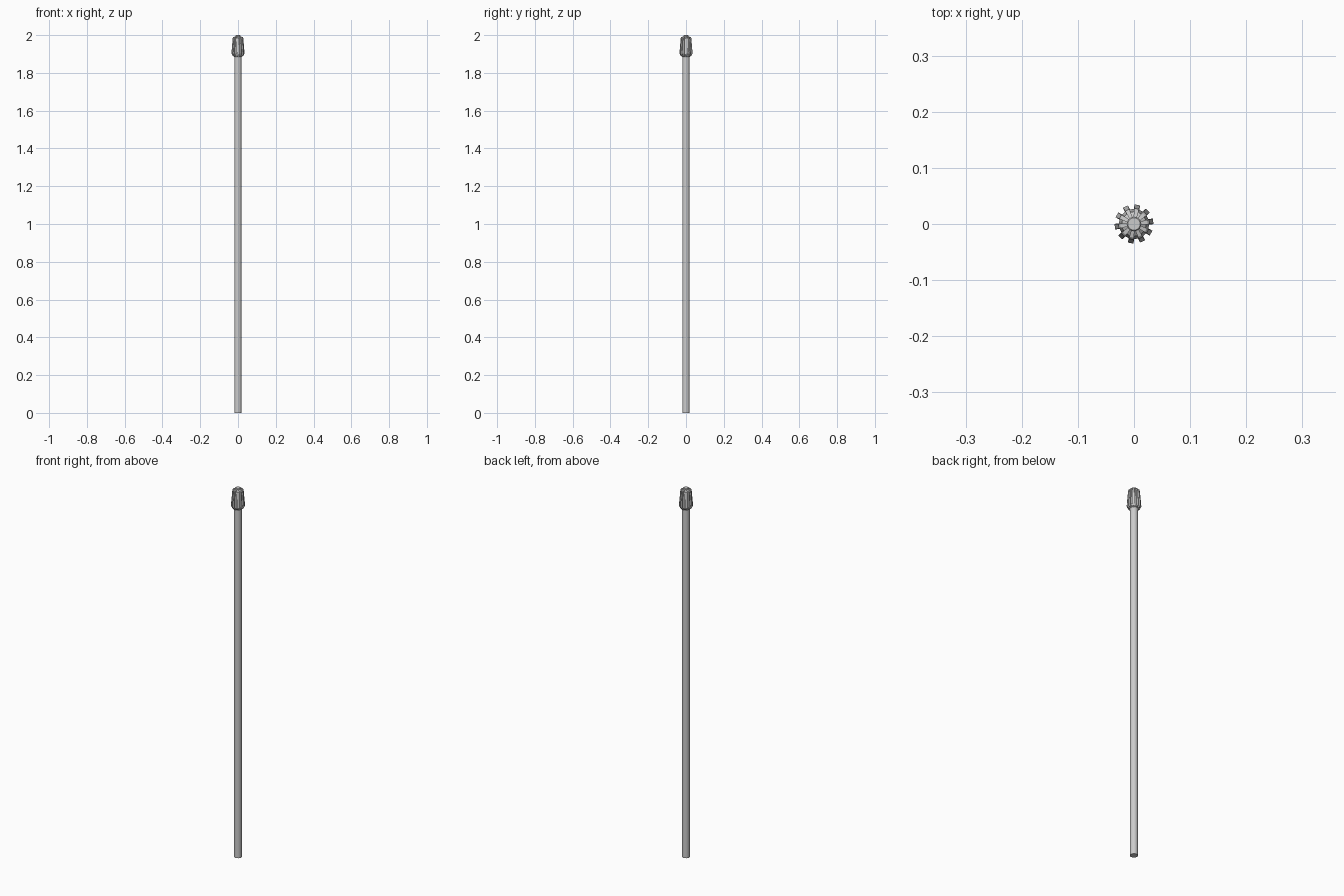
import bpy, bmesh, math

if "Cube" in bpy.data.objects:
    bpy.data.objects.remove(bpy.data.objects["Cube"])

def make_object(name, bm):
    bmesh.ops.recalc_face_normals(bm, faces=bm.faces)
    me = bpy.data.meshes.new(name)
    bm.to_mesh(me)
    bm.free()
    ob = bpy.data.objects.new(name, me)
    bpy.context.collection.objects.link(ob)
    bpy.context.view_layer.objects.active = ob
    ob.select_set(True)
    bpy.ops.object.shade_smooth_by_angle(angle=math.radians(25))
    ob.select_set(False)
    return ob

def lathe(name, profile, sides):
    bm = bmesh.new()
    rings = [[bm.verts.new((r * math.cos(2 * math.pi * i / sides),
                            r * math.sin(2 * math.pi * i / sides), z))
              for i in range(sides)] for r, z in profile]
    for a, b in zip(rings, rings[1:]):
        for i in range(sides):
            j = (i + 1) % sides
            bm.faces.new((a[i], a[j], b[j], b[i]))
    bm.faces.new(rings[0])
    bm.faces.new(rings[-1])
    return make_object(name, bm)

# long straight shaft
lathe("shaft", [(0.019, 0), (0.019, 1.89)], 20)

# tapered head core with a small flat crown
lathe("head_core", [(0.019, 1.882), (0.027, 1.9), (0.022, 1.983),
                    (0.013, 1.99), (0.013, 1.998), (0.011, 2.0)], 20)

# ten raised grip ribs around the head
bm = bmesh.new()
rib = [(0.016, 1.885), (0.028, 1.89), (0.0345, 1.902), (0.0275, 1.986),
       (0.024, 1.99), (0.012, 1.993)]
half_widths = [0.005, 0.005, 0.005, 0.004, 0.004, 0.003]
for k in range(10):
    a = math.radians(8 + 36 * k)
    c, s = math.cos(a), math.sin(a)
    left, right = [[bm.verts.new((r * c - sg * w * s, r * s + sg * w * c, z))
                    for (r, z), w in zip(rib, half_widths)] for sg in (1, -1)]
    bm.faces.new(left)
    bm.faces.new(right)
    for i in range(len(rib)):
        j = (i + 1) % len(rib)
        bm.faces.new((left[i], left[j], right[j], right[i]))
make_object("head_ribs", bm)
